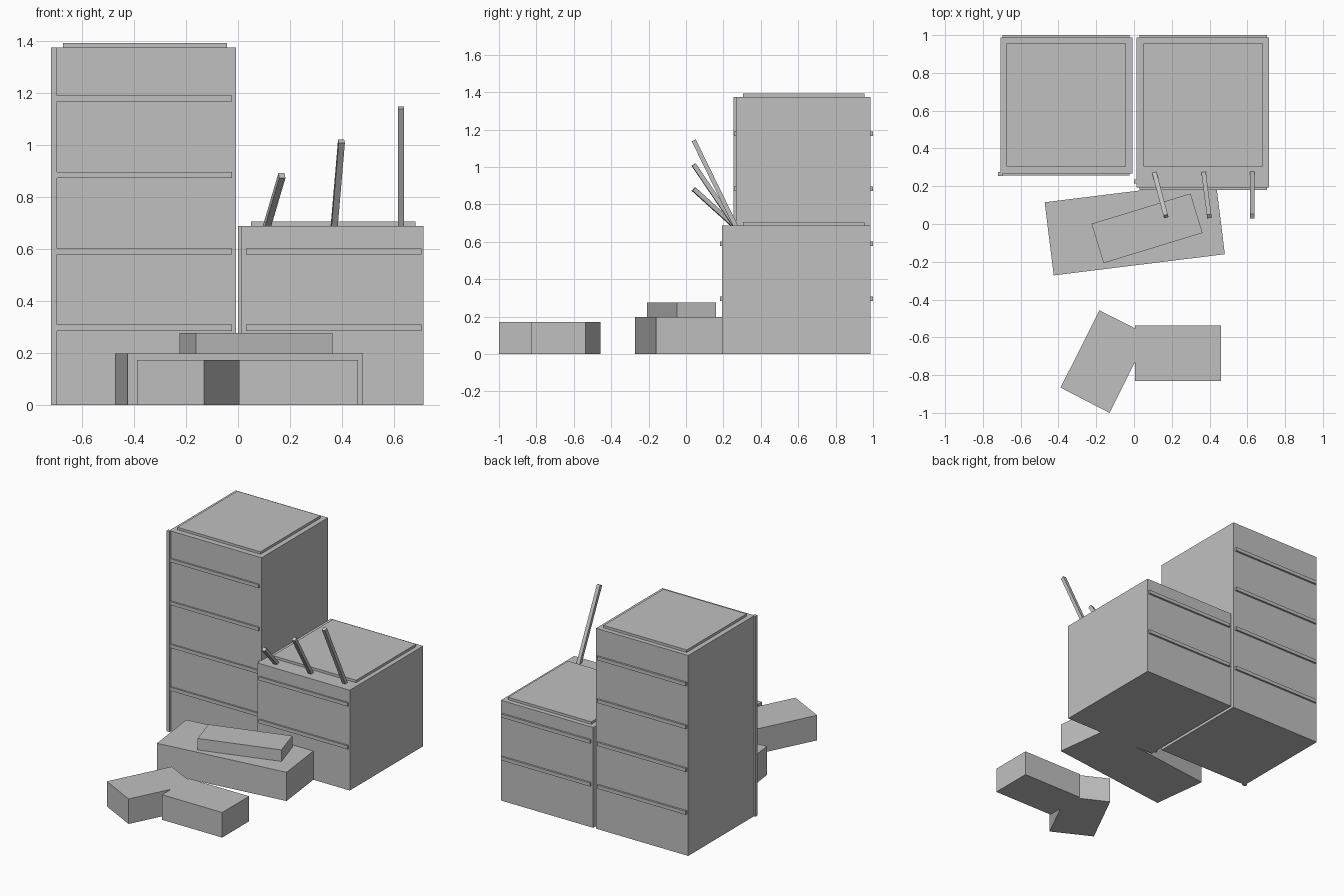
import bpy, bmesh, math
from mathutils import Vector

if "Cube" in bpy.data.objects:
    bpy.data.objects.remove(bpy.data.objects["Cube"], do_unlink=True)

GREY = (0.53, 0.53, 0.53, 1)
mat = bpy.data.materials.new("concrete grey")
mat.use_nodes = True
mat.diffuse_color = GREY
mat.node_tree.nodes["Principled BSDF"].inputs["Base Color"].default_value = GREY


def finish(name, bm):
    bmesh.ops.recalc_face_normals(bm, faces=bm.faces)
    mesh = bpy.data.meshes.new(name)
    bm.to_mesh(mesh)
    bm.free()
    mesh.materials.append(mat)
    obj = bpy.data.objects.new(name, mesh)
    bpy.context.collection.objects.link(obj)
    return obj


def cuboid(name, size, centre):
    bm = bmesh.new()
    bmesh.ops.create_cube(bm, size=1)
    bmesh.ops.scale(bm, vec=size, verts=bm.verts)
    obj = finish(name, bm)
    obj.location = centre
    return obj


def box(name, x, y, z):
    spans = (x, y, z)
    return cuboid(name, [b - a for a, b in spans], [(a + b) / 2 for a, b in spans])


def beam(name, start, end, width):
    start, end = Vector(start), Vector(end)
    obj = cuboid(name, (width, width, (end - start).length), (start + end) / 2)
    obj.rotation_euler = (end - start).to_track_quat("Z", "Y").to_euler()
    return obj


def prism(name, outline, height):
    bm = bmesh.new()
    base = bm.faces.new([bm.verts.new((x, y, 0)) for x, y in outline])
    top = bmesh.ops.extrude_face_region(bm, geom=[base])["geom"]
    verts = [v for v in top if isinstance(v, bmesh.types.BMVert)]
    bmesh.ops.translate(bm, vec=(0, 0, height), verts=verts)
    return finish(name, bm)


# Two buildings, each with a raised roof slab and floor ledges front and back
BACK = 0.987
FLOOR = 0.294


def building(name, x, front, height, ledge_x, roof_x, floors):
    box(name + "_body", x, (front, BACK), (0, height))
    box(name + "_roof_slab", roof_x, (0.305, 0.955), (height, height + 0.017))
    for i in range(floors):
        z = 0.296 + i * FLOOR
        for side, y in (("front", (front - 0.011, front)), ("back", (BACK, 1.0))):
            box(f"{name}_{side}_ledge_{i + 1}", ledge_x, y, (z - 0.012, z + 0.012))


building("tall_building", (-0.708, -0.008), 0.267, 1.375, (-0.697, -0.023), (-0.674, -0.043), 4)
building("low_building", (0.013, 0.714), 0.192, 0.688, (0.03, 0.705), (0.05, 0.683), 2)

# Corner drainpipes
box("tall_corner_pipe", (-0.72, -0.697), (0.254, 0.275), (0, 1.375))
box("low_side_pipe", (0, 0.02), (0.215, 0.236), (0, 0.688))

# Leaning beams rising from the low roof
for i, (x0, x1, z) in enumerate(((0.108, 0.169, 0.882), (0.369, 0.398, 1.013), (0.627, 0.627, 1.143))):
    beam(f"leaning_beam_{i + 1}", (x0, 0.27, 0.675), (x1, 0.041, z), 0.024)

# Stacked rubble blocks
lower = box("lower_rubble_block", (-0.4525, 0.4605), (-0.2175, 0.1725), (0, 0.197))
lower.rotation_euler.z = math.radians(7.05)
upper = box("upper_rubble_block", (-0.205, 0.343), (-0.132, 0.086), (0.197, 0.276))
upper.rotation_euler.z = math.radians(17)

# Bent block lying at the front
prism("bent_front_block", [
    (-0.183, -0.457), (-0.389, -0.866), (-0.13, -1.0), (0.004, -0.733), (0.004, -0.83),
    (0.461, -0.83), (0.461, -0.538), (0.004, -0.538), (0.004, -0.552)], 0.172)
